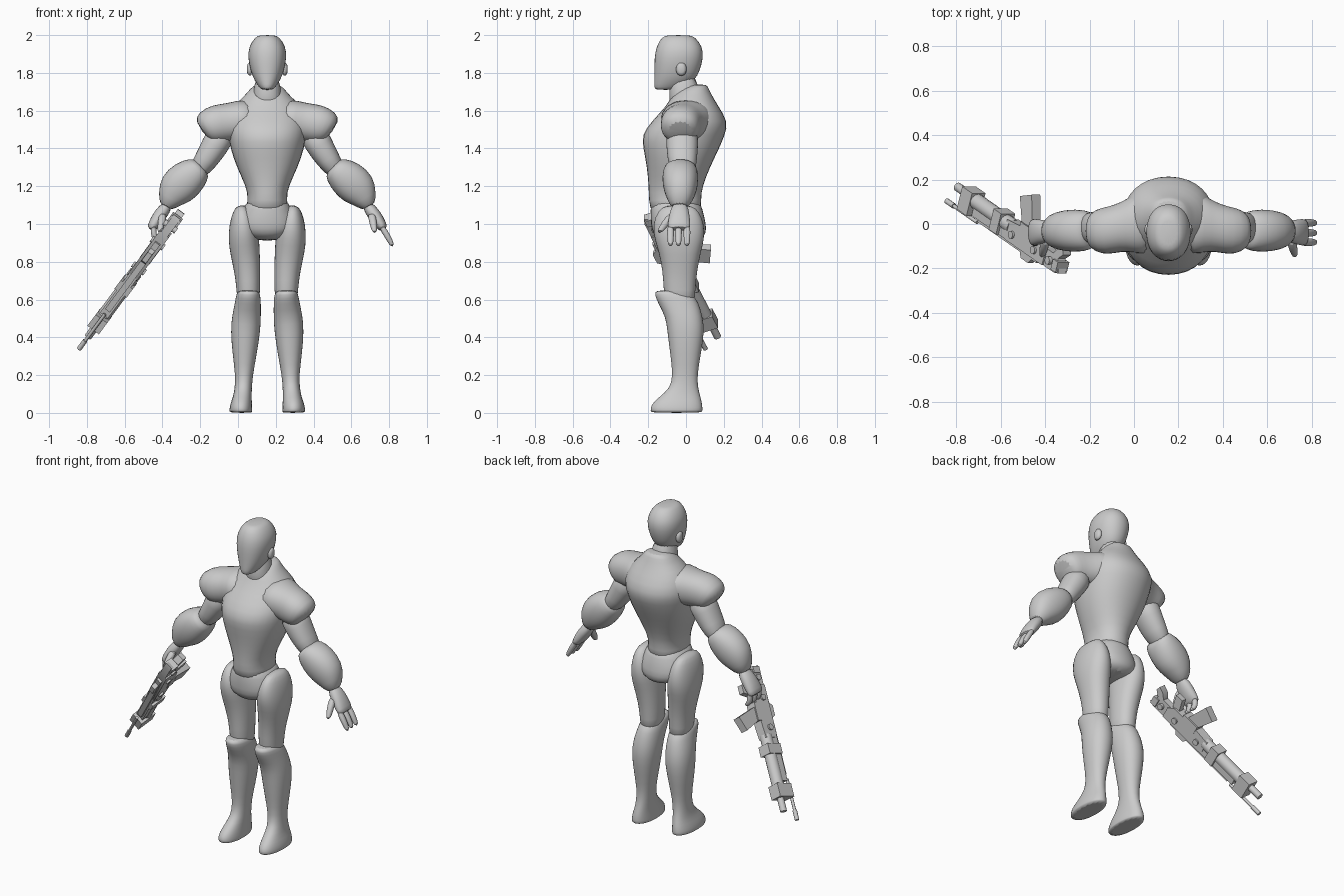
import bpy, bmesh, math
from mathutils import Vector, Matrix

cube = bpy.data.objects.get("Cube")
if cube:
    bpy.data.objects.remove(cube, do_unlink=True)

CENTRE = 0.155   # the body stands beside the origin, balanced by the rifle
UNIT = 0.01      # all tables below are in hundredths
RING = 16


def make_material(name, value):
    mat = bpy.data.materials.new(name)
    mat.use_nodes = True
    colour = (value, value, value, 1)
    mat.diffuse_color = colour
    mat.node_tree.nodes["Principled BSDF"].inputs["Base Color"].default_value = colour
    return mat


GREY = make_material("plain grey", 0.6)


def finish(name, bm):
    bmesh.ops.recalc_face_normals(bm, faces=bm.faces)
    mesh = bpy.data.meshes.new(name)
    bm.to_mesh(mesh)
    bm.free()
    mesh.materials.append(GREY)
    obj = bpy.data.objects.new(name, mesh)
    bpy.context.collection.objects.link(obj)
    return obj


def bend(value, power):
    return math.copysign(abs(value) ** (2 / power), value)


def loft(name, stations, side=1, power=2.2):
    """Skin rings along a path in the x-z plane; station = x, z, radius, front y, back y."""
    bm = bmesh.new()
    path = [Vector((side * s[0], 0, s[1])) for s in stations]
    rings = []
    for i, (x, z, radius, front, back) in enumerate(stations):
        tangent = path[min(i + 1, len(path) - 1)] - path[max(i - 1, 0)]
        across = Vector((0, 1, 0)).cross(tangent.normalized())
        ring = []
        for k in range(RING):
            angle = math.tau * k / RING
            point = path[i] + across * radius * bend(math.cos(angle), power)
            point.y = (front + back) / 2 + (back - front) / 2 * bend(math.sin(angle), power)
            ring.append(bm.verts.new(point * UNIT + Vector((CENTRE, 0, 0))))
        rings.append(ring)
    for low, high in zip(rings, rings[1:]):
        for k in range(RING):
            n = (k + 1) % RING
            bm.faces.new((low[k], low[n], high[n], high[k]))
    bm.faces.new(rings[0])
    bm.faces.new(rings[-1])
    obj = finish(name, bm)
    subdivision = obj.modifiers.new("round", "SUBSURF")
    subdivision.levels = subdivision.render_levels = 1
    return obj


# Head and neck
loft("head", [(0, 171, 3, -16, -6), (0, 172, 4, -17, -2), (0, 176, 7, -17, 5),
              (0, 181, 9, -17, 7.5), (0, 188, 10.5, -17, 9.5), (0, 194, 10, -16, 9),
              (0, 199, 6.5, -13, 5), (0, 200, 4, -10, 2)])
loft("neck", [(0, 158, 9, -9, 9), (0, 168, 7.5, -9, 7), (0, 180, 6.5, -9, 6)])

# Torso, from the raised collar down to the waist
loft("torso", [(0, 174, 6, 3, 11), (0, 172, 9, -3, 12), (0, 168, 12, -8, 14),
               (0, 163, 18, -10, 17), (0, 154, 22, -19, 23), (0, 147, 21, -24, 21),
               (0, 140, 20, -23, 18), (0, 130, 16.5, -21, 13), (0, 120, 11.5, -20, 9),
               (0, 113, 10, -20, 8), (0, 104, 13, -19, 9)])
loft("pelvis", [(0, 114, 10, -19, 7), (0, 108, 13, -19, 9), (0, 100, 17, -19, 11),
                (0, 95, 15, -18, 11), (0, 91, 7, -13, 8)])

for side, label in ((1, "left"), (-1, "right")):
    def part(name, stations, power=2.2):
        return loft(label + "_" + name, stations, side, power)

    part("ear", [(8, 182, 4, -6, 1), (10, 182, 3.5, -5, 0), (10.8, 182, 2, -4, -1)])

    # Leg
    part("thigh", [(14, 110, 2, -11, 3), (13.5, 107, 5, -15, 7), (12.8, 100, 7.5, -18, 10),
                   (12.5, 92, 8.3, -17, 10), (11.8, 85, 8, -14.5, 8), (10.5, 75, 7, -12.5, 6),
                   (10, 65, 6.3, -12, 5), (10, 57, 6, -11, 5)])
    part("boot", [(10, 65, 5, -16, -4), (10, 63, 6.5, -17, 4), (10.2, 58, 7, -15, 7),
                  (11, 51, 7.8, -11, 9), (11.6, 43, 8, -10, 10), (12, 31, 6.5, -8.5, 8),
                  (12.3, 20, 4.7, -7, 6), (12.7, 13, 4.6, -8.5, 6.5), (13.2, 8, 5, -15, 8),
                  (13.8, 4, 6, -19, 9), (14, 1, 6.2, -19, 9), (14, 0, 6.2, -19, 9)])

    # Arm
    part("shoulder", [(6, 156, 11, -15, 16), (15, 154.5, 11, -13, 14), (21, 153.5, 10.5, -12.5, 10),
                      (27, 153, 10.5, -14, 8), (32, 151, 9.5, -13, 7), (34.5, 149, 6.5, -10, 4)])
    part("upper_arm", [(23, 150, 8, -11, 7), (28, 141, 7.3, -10.5, 6.5),
                       (32, 134.5, 6.5, -10, 6), (38, 126, 5, -8, 5)])
    part("forearm", [(34.5, 130.5, 5, -10, 4), (36, 129, 7.5, -12, 6), (42, 124.5, 10.5, -13, 7),
                     (48.5, 118.5, 10.5, -12, 6), (51.5, 113.5, 7, -10, 4), (54, 108.5, 3.5, -8, 1)])
    part("palm", [(52, 111, 3, -7.5, 1), (57, 104.5, 3.8, -9, 2), (60.5, 99, 3, -10, 2.5),
                  (62, 97, 2, -9.5, 2)])
    part("thumb", [(55, 106, 2.2, -9, -4), (56, 101, 2, -13, -8), (57, 95, 1.4, -16, -12.5)])
    # The right fingers curl round the grip, the left ones hang open
    middle, tip = ((64, 93), (66.5, 88)) if side > 0 else ((60.5, 93), (57, 90.5))
    for finger, y in enumerate((-8.2, -4, 0.5)):
        part("finger_" + str(finger), [(60, 99.5, 1.7, y - 2, y + 2),
                                       (*middle, 1.6, y - 1.8, y + 1.8),
                                       (*tip, 1.2, y - 1.3, y + 1.3)])

# Rifle frame: along the barrel, towards the magazine, across the thickness
along = Vector((-0.55, 0.385, -0.74)).normalized()
down = Vector((0, 1, 0))
down = (down - along * down.dot(along)).normalized()
across = along.cross(down)
FRAME = Matrix((along, down, across)).transposed().to_4x4()
FRAME.translation = Vector((-0.335, -0.17, 1.02))


def gun_plate(name, outline, half):
    """Side outline (along, down) given a thickness."""
    bm = bmesh.new()
    face = bm.faces.new([bm.verts.new((a * UNIT, d * UNIT, -half * UNIT)) for a, d in outline])
    moved = bmesh.ops.extrude_face_region(bm, geom=[face])["geom"]
    corners = [v for v in moved if isinstance(v, bmesh.types.BMVert)]
    bmesh.ops.translate(bm, verts=corners, vec=(0, 0, 2 * half * UNIT))
    bm.transform(FRAME)
    return finish(name, bm)


def gun_box(name, start, end, top, bottom, half):
    return gun_plate(name, [(start, top), (end, top), (end, bottom), (start, bottom)], half)


def gun_tube(name, start, end, height, radius, sides=12):
    bm = bmesh.new()
    bmesh.ops.create_cone(bm, cap_ends=True, segments=sides, radius1=radius * UNIT,
                          radius2=radius * UNIT, depth=(end - start) * UNIT)
    place = Matrix.Translation(Vector(((start + end) / 2, height, 0)) * UNIT)
    bm.transform(FRAME @ place @ Matrix.Rotation(math.pi / 2, 4, "Y"))
    return finish(name, bm)


def gun_pin(name, position, height, radius, half):
    bm = bmesh.new()
    bmesh.ops.create_cone(bm, cap_ends=True, segments=12, radius1=radius * UNIT,
                          radius2=radius * UNIT, depth=2 * half * UNIT)
    bm.transform(FRAME @ Matrix.Translation(Vector((position, height, 0)) * UNIT))
    return finish(name, bm)


# Rifle body
gun_plate("stock", [(-4, -4), (-1, -5), (10, -5), (10, 3), (3, 3), (1, 6), (-3, 8), (-4, 5), (-1, 2)], 2.2)
gun_box("butt_pad", -3, 1, -4, 1, 3.2)
gun_plate("receiver", [(8, -5), (38, -5), (40, -3), (40, 4), (30, 5), (12, 5), (8, 2)], 3)
gun_plate("pistol_grip", [(10, 4), (15, 4), (13, 12), (8, 12)], 1.8)
gun_plate("magazine", [(20, 3), (28, 3), (36, 17), (28, 21)], 2.4)
gun_box("magazine_well", 19, 30, 2, 7, 3.2)
gun_box("top_rail", 14, 62, -6.5, -4.5, 1.6)
gun_plate("rear_sight", [(18, -6), (28, -6), (26, -9), (20, -9)], 1.4)
for pin, spot in enumerate((4, 16, 34)):
    gun_pin("side_pin_" + str(pin), spot, -1, 1.8, 4)

# Rifle front end
gun_tube("handguard", 38, 72, 1, 3.6)
gun_box("lower_rail", 38, 66, -5, 0, 2.6)
gun_box("handguard_collar", 44, 50, -5, 5, 4)
gun_box("front_block", 68, 76, -6, 5, 3.8)
gun_tube("muzzle", 75, 84, 1.5, 2)
gun_tube("front_rod", 64, 86, -7.5, 0.9, 8)
gun_tube("front_rod_tip", 83, 89, -7.5, 1.3, 8)

# Smooth shading with crisp hard edges
bpy.ops.object.select_all(action="DESELECT")
for obj in bpy.context.collection.objects:
    if obj.type == "MESH":
        obj.select_set(True)
        bpy.context.view_layer.objects.active = obj
bpy.ops.object.shade_smooth_by_angle(angle=math.radians(50))
